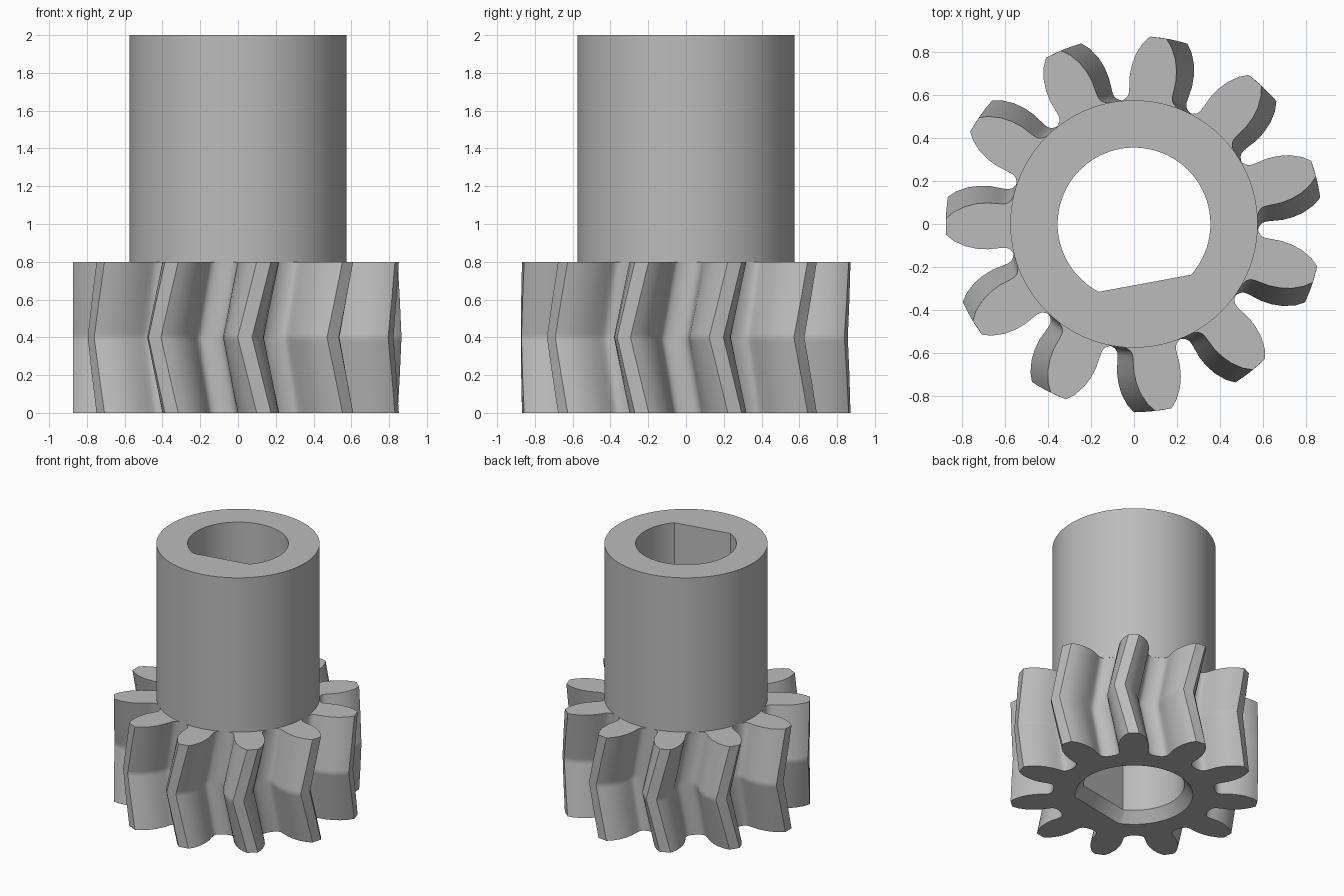
import bpy, bmesh
from math import radians, degrees, cos, sin, acos, pi

cube = bpy.data.objects.get("Cube")
if cube:
    bpy.data.objects.remove(cube)

TEETH = 11
GEAR_H, TOTAL_H = 0.8, 2.0
SHAFT_R, BORE_R, FLAT_D = 0.575, 0.355, 0.28
CHAMFER, CHAMFER_H = 0.06, 0.08
TWIST = 6.6           # degrees of helix over half the gear height
FIRST_TOOTH = -81.0   # tooth centre on the end faces
FLAT_DIR = -79.5      # direction the bore flat faces

# Half tooth: radius and half angle in degrees, tip to root
HALF_TOOTH = [(0.874, 2.5), (0.84, 4.6), (0.79, 6.7), (0.74, 8.1), (0.69, 9.0),
              (0.64, 9.3), (0.615, 9.5), (0.6, 9.9), (0.588, 10.8), (0.58, 12.1),
              (0.574, 14.2)]

steel = bpy.data.materials.new("grey metal")
steel.use_nodes = True
grey = (0.5, 0.5, 0.5, 1)
steel.diffuse_color = grey
steel.node_tree.nodes["Principled BSDF"].inputs["Base Color"].default_value = grey


def polar(r, deg, z):
    return (r * cos(radians(deg)), r * sin(radians(deg)), z)


def gear_ring(z):
    """Toothed outline, twisted towards mid height."""
    mid = GEAR_H / 2
    turn = FIRST_TOOTH - TWIST * (1 - abs(z - mid) / mid)
    pitch = 360 / TEETH
    ring = []
    for i in range(TEETH):
        c = turn + i * pitch
        ring += [polar(r, c - a, z) for r, a in reversed(HALF_TOOTH)]
        ring += [polar(r, c + a, z) for r, a in HALF_TOOTH]
        ring.append(polar(0.572, c + pitch / 2, z))
    return ring


def circle_ring(r, z, n=96):
    return [polar(r, 360 * i / n, z) for i in range(n)]


def bore_ring(z, grow=0.0, n=72):
    """Round hole with one flat side."""
    r = BORE_R + grow
    h = degrees(acos((FLAT_D + grow) / r))
    return [polar(r, FLAT_DIR + h + (360 - 2 * h) * i / n, z) for i in range(n + 1)]


def hollow_part(name, outer, inner):
    """Loft outer and inner walls and close both ends with flat rings."""
    bm = bmesh.new()
    ends = [[], []]
    for rings in (outer, inner):
        loops = [[bm.verts.new(p) for p in ring] for ring in rings]
        n = len(loops[0])
        for a, b in zip(loops, loops[1:]):
            for i in range(n):
                j = (i + 1) % n
                bm.faces.new((a[i], a[j], b[j], b[i]))
        for end, loop in zip(ends, (loops[0], loops[-1])):
            end += [bm.edges.get((loop[i], loop[(i + 1) % n])) for i in range(n)]
    for end in ends:
        bmesh.ops.triangle_fill(bm, edges=end, use_beauty=True)
    bmesh.ops.recalc_face_normals(bm, faces=bm.faces[:])
    mesh = bpy.data.meshes.new(name)
    bm.to_mesh(mesh)
    bm.free()
    mesh.materials.append(steel)
    obj = bpy.data.objects.new(name, mesh)
    bpy.context.collection.objects.link(obj)
    bpy.ops.object.select_all(action='DESELECT')
    obj.select_set(True)
    bpy.context.view_layer.objects.active = obj
    bpy.ops.object.shade_smooth_by_angle(angle=radians(35))
    return obj


# Herringbone gear with a chamfered bore entry
mid = GEAR_H / 2
levels = [0, mid / 2, mid - 0.02, mid, mid + 0.02, mid * 1.5, GEAR_H]
hollow_part("herringbone_gear",
            [gear_ring(z) for z in levels],
            [bore_ring(0, CHAMFER), bore_ring(CHAMFER_H), bore_ring(GEAR_H)])

# Plain hub standing on the gear
hollow_part("hub",
            [circle_ring(SHAFT_R, z) for z in (GEAR_H, TOTAL_H)],
            [bore_ring(z) for z in (GEAR_H, TOTAL_H)])
